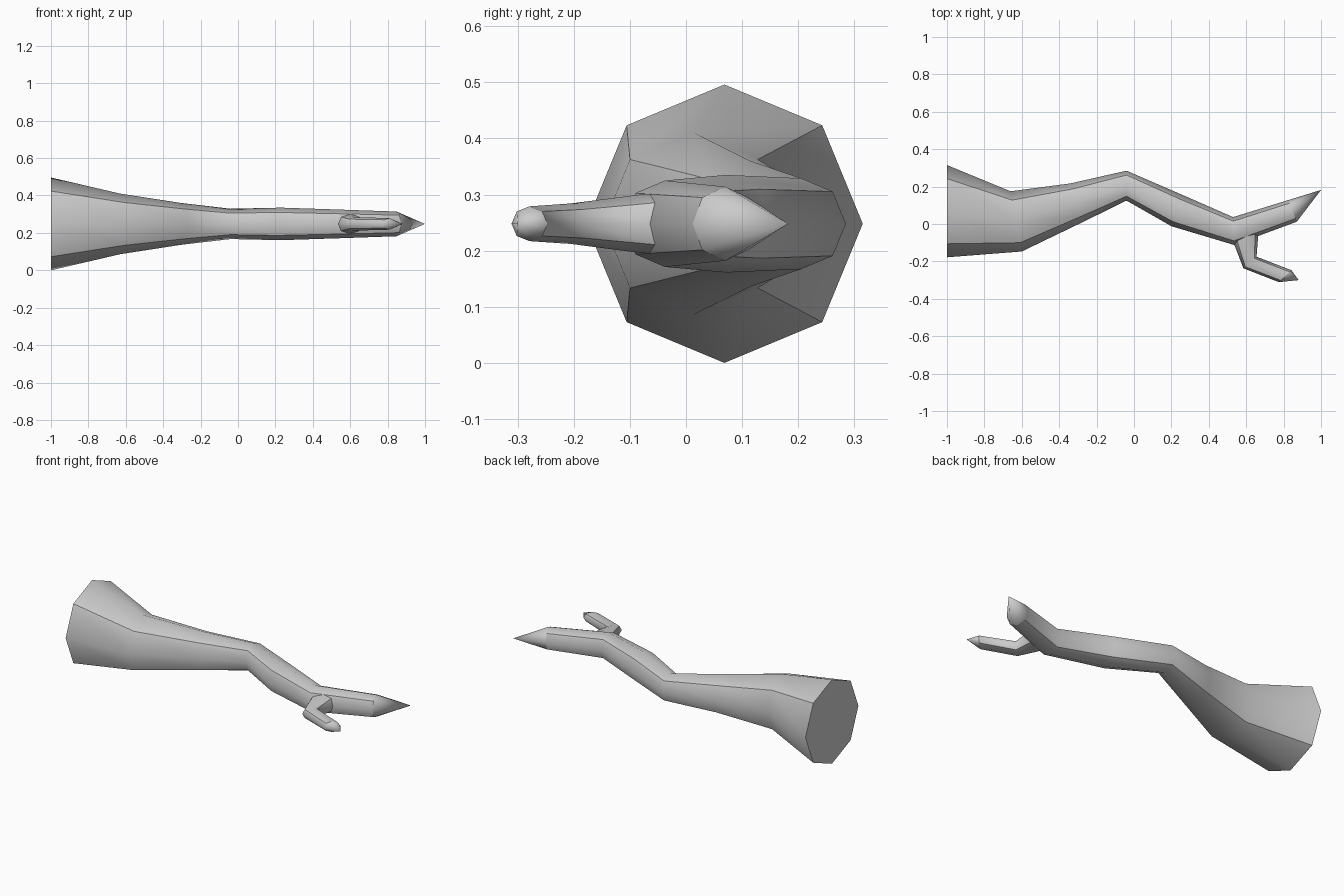
import bpy, bmesh, math
from mathutils import Vector

if "Cube" in bpy.data.objects:
    bpy.data.objects.remove(bpy.data.objects["Cube"])

Z = 0.248  # height of the branch axis


def tube(name, rings, tip):
    """Octagonal tube. Each ring: upper point, lower point (x, y), half height."""
    bm = bmesh.new()
    loops = []
    for (ax, ay), (bx, by), h in rings:
        a, b = Vector((ax, ay, Z)), Vector((bx, by, Z))
        mid, half = (a + b) / 2, (a - b) / 2
        loops.append([bm.verts.new(mid + half * math.cos(i * math.pi / 4)
                                   + Vector((0, 0, h * math.sin(i * math.pi / 4))))
                      for i in range(8)])
    bm.faces.new(loops[0])
    for p, q in zip(loops, loops[1:]):
        for i in range(8):
            j = (i + 1) % 8
            bm.faces.new((p[i], p[j], q[j], q[i]))
    apex = bm.verts.new((tip[0], tip[1], Z))
    for i in range(8):
        bm.faces.new((loops[-1][i], loops[-1][(i + 1) % 8], apex))
    bmesh.ops.recalc_face_normals(bm, faces=bm.faces)
    for f in bm.faces:
        f.smooth = True

    # crisp diagonal ridges and end rims, soft elsewhere
    for p, q in zip(loops, loops[1:]):
        for i in range(1, 8, 2):
            bm.edges.get((p[i], q[i])).smooth = False
    for loop in (loops[0], loops[-1]):
        for i in range(8):
            bm.edges.get((loop[i], loop[(i + 1) % 8])).smooth = False
    mesh = bpy.data.meshes.new(name)
    bm.to_mesh(mesh)
    bm.free()
    obj = bpy.data.objects.new(name, mesh)
    bpy.context.collection.objects.link(obj)
    return obj


# main crooked branch, thick end to pointed end
tube("main_branch", [
    ((-1.00, 0.315), (-1.00, -0.178), 0.248),
    ((-0.66, 0.175), (-0.60, -0.147), 0.162),
    ((-0.34, 0.217), (-0.27, 0.012), 0.112),
    ((-0.04, 0.285), (-0.04, 0.125), 0.081),
    ((0.26, 0.155), (0.20, -0.012), 0.087),
    ((0.53, 0.037), (0.535, -0.112), 0.077),
    ((0.825, 0.128), (0.87, 0.012), 0.066),
], (1.0, 0.182))

# short side twig with an elbow, rooted inside the main branch
tube("side_twig", [
    ((0.685, 0.0), (0.52, -0.07), 0.055),
    ((0.665, -0.052), (0.537, -0.112), 0.052),
    ((0.655, -0.175), (0.585, -0.237), 0.036),
    ((0.842, -0.247), (0.775, -0.311), 0.031),
], (0.88, -0.30))
